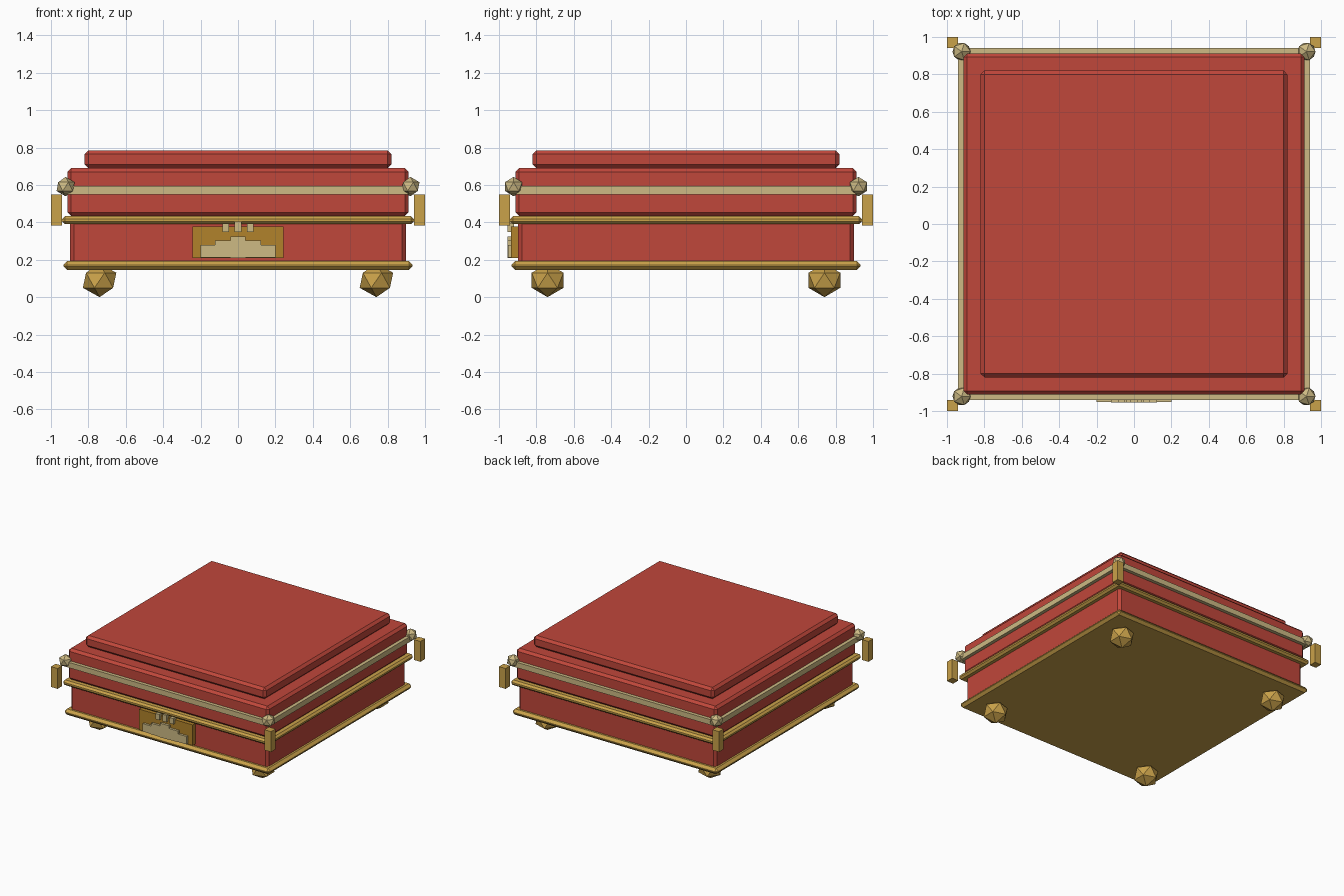
import bpy, bmesh

if "Cube" in bpy.data.objects:
    bpy.data.objects.remove(bpy.data.objects["Cube"])


def material(name, rgb):
    m = bpy.data.materials.new(name)
    m.diffuse_color = (*rgb, 1.0)
    m.use_nodes = True
    m.node_tree.nodes["Principled BSDF"].inputs["Base Color"].default_value = m.diffuse_color
    return m


RED = material("red_lacquer", (0.53, 0.063, 0.043))
GOLD = material("gold_trim", (0.59, 0.36, 0.068))
DARK_GOLD = material("dark_gold_plate", (0.44, 0.225, 0.024))
CREAM = material("pale_brass", (0.61, 0.49, 0.23))


def finish(bm, name, mat):
    me = bpy.data.meshes.new(name)
    bm.to_mesh(me)
    bm.free()
    me.materials.append(mat)
    ob = bpy.data.objects.new(name, me)
    bpy.context.collection.objects.link(ob)
    return ob


def box(name, mat, x, y, z, bevel=0.0):
    """Box from (min, max) ranges, with an optional one-step chamfer."""
    bm = bmesh.new()
    bmesh.ops.create_cube(bm, size=1)
    for v in bm.verts:
        for i, (lo, hi) in enumerate((x, y, z)):
            v.co[i] = lo if v.co[i] < 0 else hi
    if bevel:
        bmesh.ops.bevel(bm, geom=bm.edges[:], offset=bevel, segments=1,
                        affect='EDGES', profile=0.5)
    return finish(bm, name, mat)


def slab(name, mat, half, z, bevel=0.0):
    return box(name, mat, (-half, half), (-half, half), z, bevel)


def ball(name, mat, loc, r, rz):
    """Low-poly twenty-sided ball."""
    bm = bmesh.new()
    bmesh.ops.create_icosphere(bm, subdivisions=1, radius=1)
    for v in bm.verts:
        v.co = (v.co.x * r + loc[0], v.co.y * r + loc[1], v.co.z * rz + loc[2])
    return finish(bm, name, mat)


# Stacked square layers of the box
slab("bottom_trim", GOLD, 0.934, (0.145, 0.193), 0.02)
slab("body", RED, 0.898, (0.17, 0.41), 0.02)
slab("rim_trim", GOLD, 0.94, (0.39, 0.433), 0.015)
slab("lid", RED, 0.912, (0.433, 0.69), 0.02)
slab("lid_band", CREAM, 0.94, (0.55, 0.594))
slab("lid_panel", RED, 0.82, (0.69, 0.784), 0.02)

# Feet, corner studs and corner brackets
for sx in (-1, 1):
    for sy in (-1, 1):
        tag = ("front" if sy < 0 else "back") + ("_left" if sx < 0 else "_right")
        ball(tag + "_foot", GOLD, (sx * 0.74, sy * 0.74, 0.09), 0.1, 0.09)
        ball(tag + "_corner_stud", CREAM, (sx * 0.922, sy * 0.922, 0.591), 0.054, 0.052)
        box(tag + "_corner_bracket", GOLD, sorted((sx * 0.94, sx * 1.0)),
            sorted((sy * 0.94, sy * 1.0)), (0.383, 0.55))

# Front clasp plate
box("clasp_plate", DARK_GOLD, (-0.243, 0.243), (-0.935, -0.88), (0.208, 0.378))

# Stepped ornament on the clasp
for i, (half, top) in enumerate(((0.2, 0.278), (0.122, 0.302), (0.04, 0.325))):
    box(f"clasp_step_{i + 1}", CREAM, (-half, half),
        (-0.953 - 0.001 * i, -0.92), (0.213 - 0.002 * i, top))
for i, (x, top) in enumerate(((-0.065, 0.394), (0, 0.404), (0.065, 0.394))):
    box(f"clasp_tooth_{i + 1}", CREAM, (x - 0.018, x + 0.018), (-0.955, -0.92), (0.347, top))
